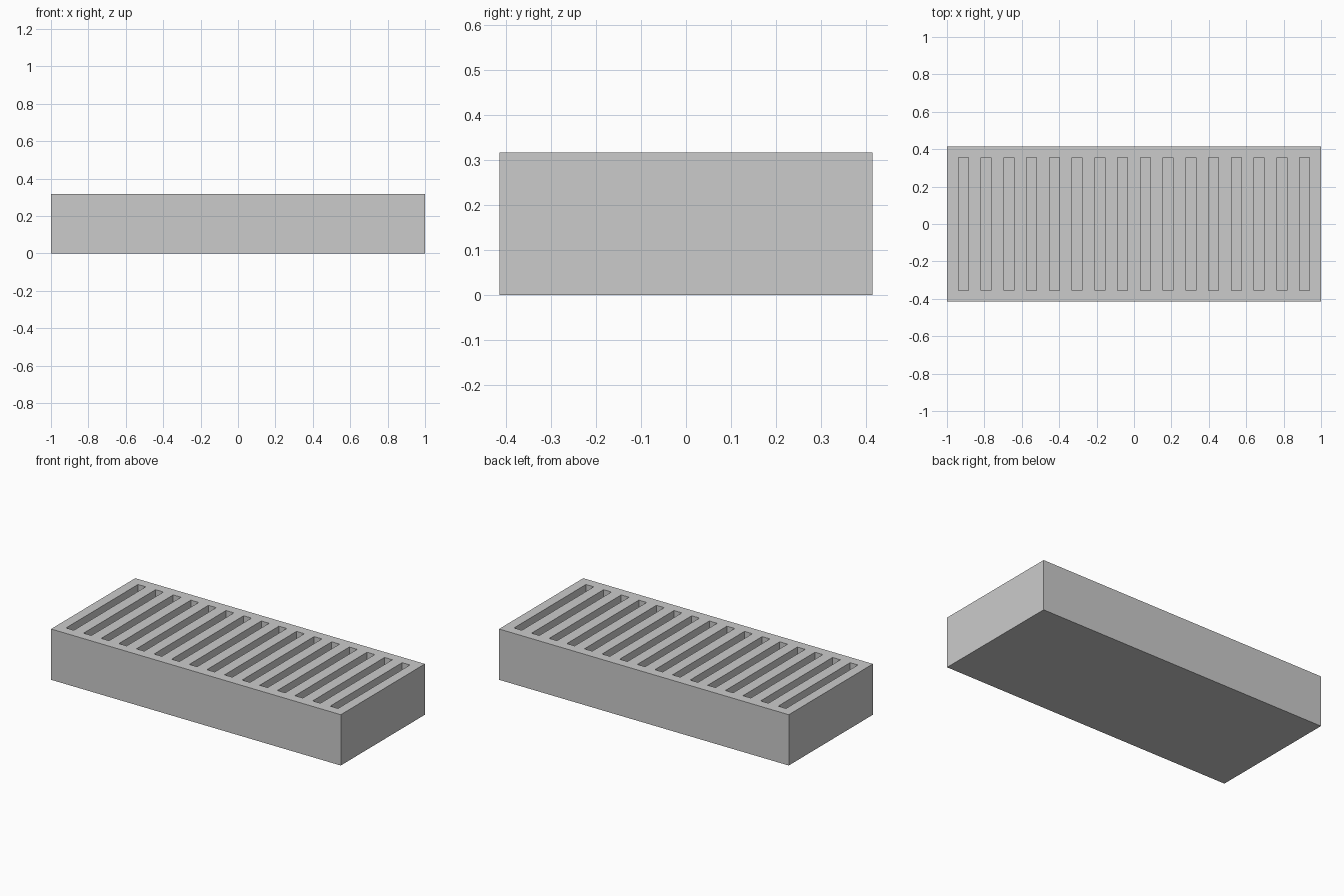
import bpy
import bmesh
from mathutils import Matrix, Vector

old = bpy.data.objects.get("Cube")
if old:
    bpy.data.objects.remove(old, do_unlink=True)

LENGTH, DEPTH, HEIGHT = 2.0, 0.83, 0.317
SLOTS, SLOT_W, SLOT_L = 16, 0.054, 0.71
FIRST, FLOOR = -0.912, 0.06
PITCH = -2 * FIRST / (SLOTS - 1)

grey = bpy.data.materials.new("plain grey")
grey.use_nodes = True
colour = (0.6, 0.6, 0.6, 1)
grey.diffuse_color = colour
grey.node_tree.nodes["Principled BSDF"].inputs["Base Color"].default_value = colour


def boxes(name, size, centres):
    """One object holding a box of the given size at each centre."""
    bm = bmesh.new()
    for c in centres:
        bmesh.ops.create_cube(
            bm, size=1, matrix=Matrix.Translation(c) @ Matrix.Diagonal((*size, 1)))
    mesh = bpy.data.meshes.new(name)
    bm.to_mesh(mesh)
    bm.free()
    mesh.materials.append(grey)
    obj = bpy.data.objects.new(name, mesh)
    bpy.context.collection.objects.link(obj)
    return obj


# Solid block
block = boxes("slotted_block", (LENGTH, DEPTH, HEIGHT), [Vector((0, 0, HEIGHT / 2))])

# Row of slots, open at the top and closed at the bottom
cutter = boxes("slot_cutter", (SLOT_W, SLOT_L, HEIGHT),
               [Vector((FIRST + i * PITCH, 0, FLOOR + HEIGHT / 2)) for i in range(SLOTS)])
cutter.hide_render = True

cut = block.modifiers.new("slots", "BOOLEAN")
cut.operation = "DIFFERENCE"
cut.solver = "EXACT"
cut.object = cutter
bpy.context.view_layer.objects.active = block
bpy.ops.object.modifier_apply(modifier=cut.name)
bpy.data.objects.remove(cutter, do_unlink=True)
